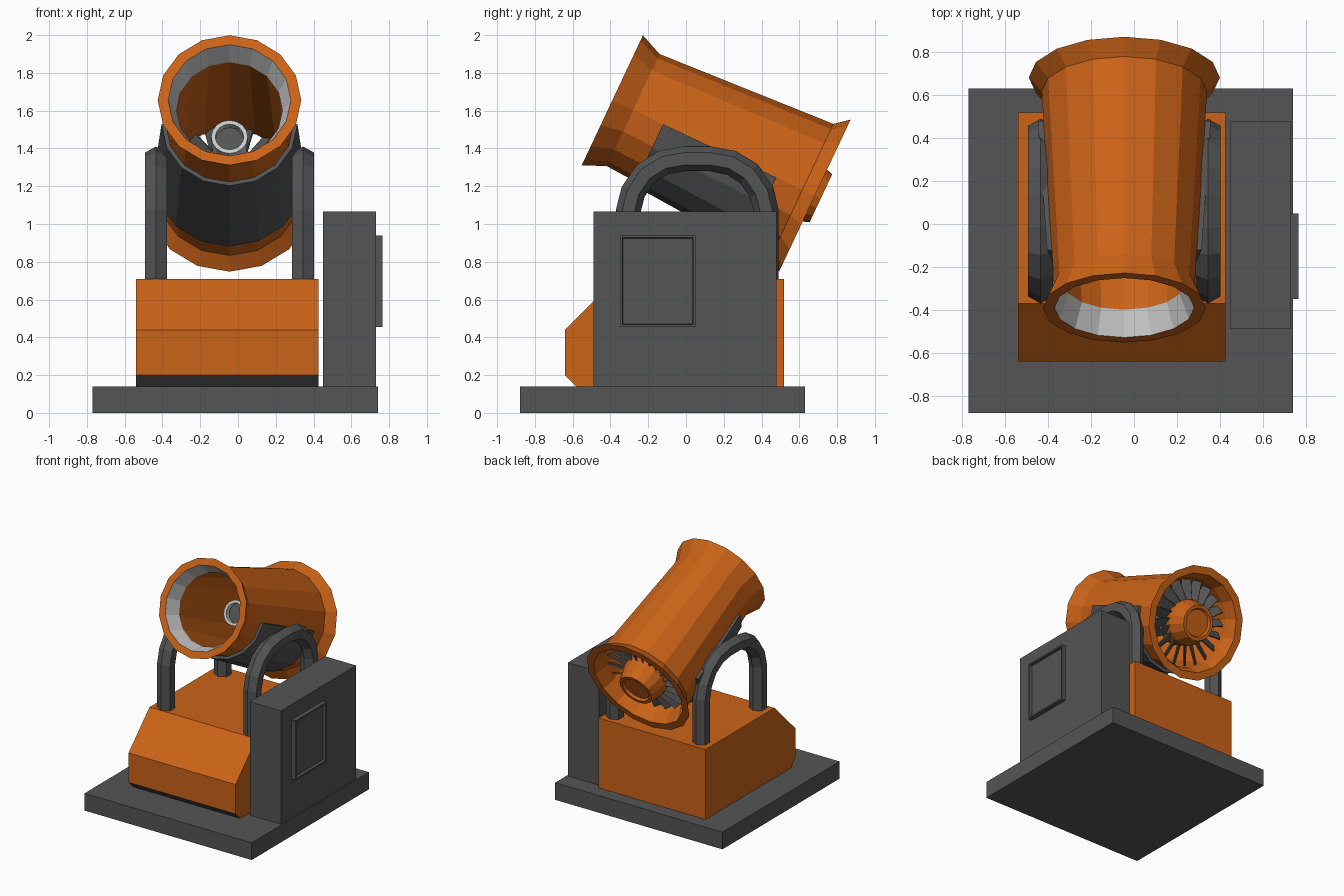
import bpy, bmesh
from math import sin, cos, pi, radians, sqrt
from mathutils import Matrix, Vector

if "Cube" in bpy.data.objects:
    bpy.data.objects.remove(bpy.data.objects["Cube"])


def material(name, rgb):
    m = bpy.data.materials.new(name)
    m.diffuse_color = (*rgb, 1)
    m.use_nodes = True
    m.node_tree.nodes["Principled BSDF"].inputs["Base Color"].default_value = m.diffuse_color
    return m


ORANGE = material("orange_paint", (0.6, 0.125, 0.009))
DARK = material("dark_grey", (0.09, 0.09, 0.09))
LIGHT = material("light_grey", (0.55, 0.55, 0.55))

# Barrel frame: local z runs from the raised mouth down to the fan end
CX = -0.045
TILT = radians(25.2)
D = Vector((0, cos(TILT), -sin(TILT)))
N = Vector((0, sin(TILT), cos(TILT)))
BARREL = Matrix(((-1, 0, 0, CX), (0, N.y, D.y, -0.39), (0, N.z, D.z, 1.655), (0, 0, 0, 1)))


def finish(name, bm, *mats, matrix=None):
    bmesh.ops.remove_doubles(bm, verts=bm.verts, dist=1e-5)
    bmesh.ops.recalc_face_normals(bm, faces=bm.faces)
    me = bpy.data.meshes.new(name)
    bm.to_mesh(me)
    bm.free()
    for m in mats:
        me.materials.append(m)
    ob = bpy.data.objects.new(name, me)
    bpy.context.collection.objects.link(ob)
    if matrix:
        ob.matrix_world = matrix
    return ob


def box_bm(lo, hi):
    bm = bmesh.new()
    bmesh.ops.create_cube(bm, size=1)
    for v in bm.verts:
        v.co = [(a + b) / 2 + c * (b - a) for a, b, c in zip(lo, hi, v.co)]
    return bm


def lathe(name, profile, *mats, n=16, start=0, sweep=2 * pi, closed=True, second=()):
    """Spin (distance, radius) points about the barrel axis."""
    bm = bmesh.new()
    rings = []
    for i in range(n + 1):
        a = start + sweep * i / n
        rings.append([bm.verts.new((r * sin(a), r * cos(a), t)) for t, r in profile])
    k = len(profile)
    for A, B in zip(rings, rings[1:]):
        for j in range(k if closed else k - 1):
            f = bm.faces.new((A[j], A[(j + 1) % k], B[(j + 1) % k], B[j]))
            f.material_index = 1 if j in second else 0
    if sweep < 2 * pi:
        bm.faces.new(rings[0])
        bm.faces.new(rings[-1])
    return finish(name, bm, *mats, matrix=BARREL)


# Ground plate and control cabinet
finish("base_plate", box_bm((-0.77, -0.88, 0), (0.74, 0.63, 0.14)), DARK)
finish("control_cabinet", box_bm((0.45, -0.49, 0.14), (0.73, 0.48, 1.065)), DARK)

# Cabinet door with a raised frame and recessed panel
bm = box_bm((0.72, -0.35, 0.455), (0.765, 0.05, 0.94))
bm.normal_update()
face = max(bm.faces, key=lambda f: f.normal.x)
bmesh.ops.inset_region(bm, faces=[face], thickness=0.018)
bmesh.ops.inset_region(bm, faces=[face], thickness=0.004, depth=-0.022)
finish("cabinet_door", bm, DARK)

# Orange housing: side profile extruded across x, dark chamfer under the nose
bm = bmesh.new()
side = [(0.52, 0.14), (0.52, 0.71), (-0.37, 0.71), (-0.64, 0.44), (-0.64, 0.20), (-0.58, 0.14)]
left, right = ([bm.verts.new((x, y, z)) for y, z in side] for x in (-0.54, 0.425))
bm.faces.new(left)
bm.faces.new(right)
for j in range(6):
    f = bm.faces.new((left[j], left[(j + 1) % 6], right[(j + 1) % 6], right[j]))
    f.material_index = int(j == 4)
finish("pump_housing", bm, ORANGE, DARK)

# Arched hexagonal tube supports, one on each side
half = [(-0.305, 0.70), (-0.305, 1.07), (-0.28, 1.17), (-0.215, 1.265), (-0.12, 1.325), (-0.01, 1.345)]
path = [Vector(p) for p in half + [(0.12 - y, z) for y, z in reversed(half)]]
for label, x0 in (("left", CX - 0.39), ("right", CX + 0.39)):
    bm = bmesh.new()
    rings = []
    for i, p in enumerate(path):
        d0 = (p - path[max(i - 1, 0)]).normalized()
        d1 = (path[min(i + 1, len(path) - 1)] - p).normalized()
        d = (d0 + d1).normalized()
        across = Vector((-d.y, d.x)) / max(d.dot(d1), d.dot(d0))
        ring = []
        for k in range(6):
            q = p + across * 0.065 * cos(k * pi / 3)
            ring.append(bm.verts.new((x0 + 0.067 * sin(k * pi / 3), q.x, q.y)))
        rings.append(ring)
    for A, B in zip(rings, rings[1:]):
        for k in range(6):
            bm.faces.new((A[k], A[(k + 1) % 6], B[(k + 1) % 6], B[k]))
    bm.faces.new(rings[0])
    bm.faces.new(rings[-1])
    finish(label + "_support_arch", bm, DARK)

# Hollow barrel with flared ends and a light lining in the mouth
lathe("barrel", [(0, 0.38), (0.122, 0.328), (1.112, 0.385), (1.185, 0.445),
                 (1.185, 0.385), (1.1, 0.35), (0.122, 0.28), (0, 0.325)],
      ORANGE, LIGHT, second=(6,))

# Half-round cradle hugging the underside of the barrel
lathe("barrel_cradle", [(0.297, 0.36), (0.96, 0.403), (0.96, 0.37), (0.297, 0.333)],
      DARK, n=8, start=pi / 2, sweep=pi)

# Motor body, nozzle ring and fan hub on the barrel axis
lathe("motor_body", [(0.50, 0), (0.50, 0.085), (0.80, 0.09), (0.96, 0.15), (0.96, 0)], DARK, closed=False)
lathe("nozzle_ring", [(0.455, 0.097), (0.56, 0.097), (0.56, 0.075), (0.455, 0.075)], LIGHT)
lathe("fan_hub", [(0.95, 0), (0.95, 0.18), (1.10, 0.18), (1.22, 0.14),
                  (1.22, 0.115), (1.20, 0.105), (1.20, 0)], ORANGE, closed=False)

# Pitched fan blades between hub and barrel wall
bm = bmesh.new()
chord = Vector((1, 0, 1)) / sqrt(2)
thick = Vector((1, 0, -1)) / sqrt(2) * 0.005
for i in range(20):
    new = bmesh.ops.create_cube(bm, size=2)["verts"]
    turn = Matrix.Rotation(2 * pi * i / 20, 3, 'Z')
    for v in new:
        r, c = (0.335, 0.035) if v.co.y > 0 else (0.16, 0.05)
        v.co = turn @ (Vector((0, r, 1.05)) + chord * c * v.co.x + thick * v.co.z)
finish("fan_blades", bm, DARK, matrix=BARREL)
